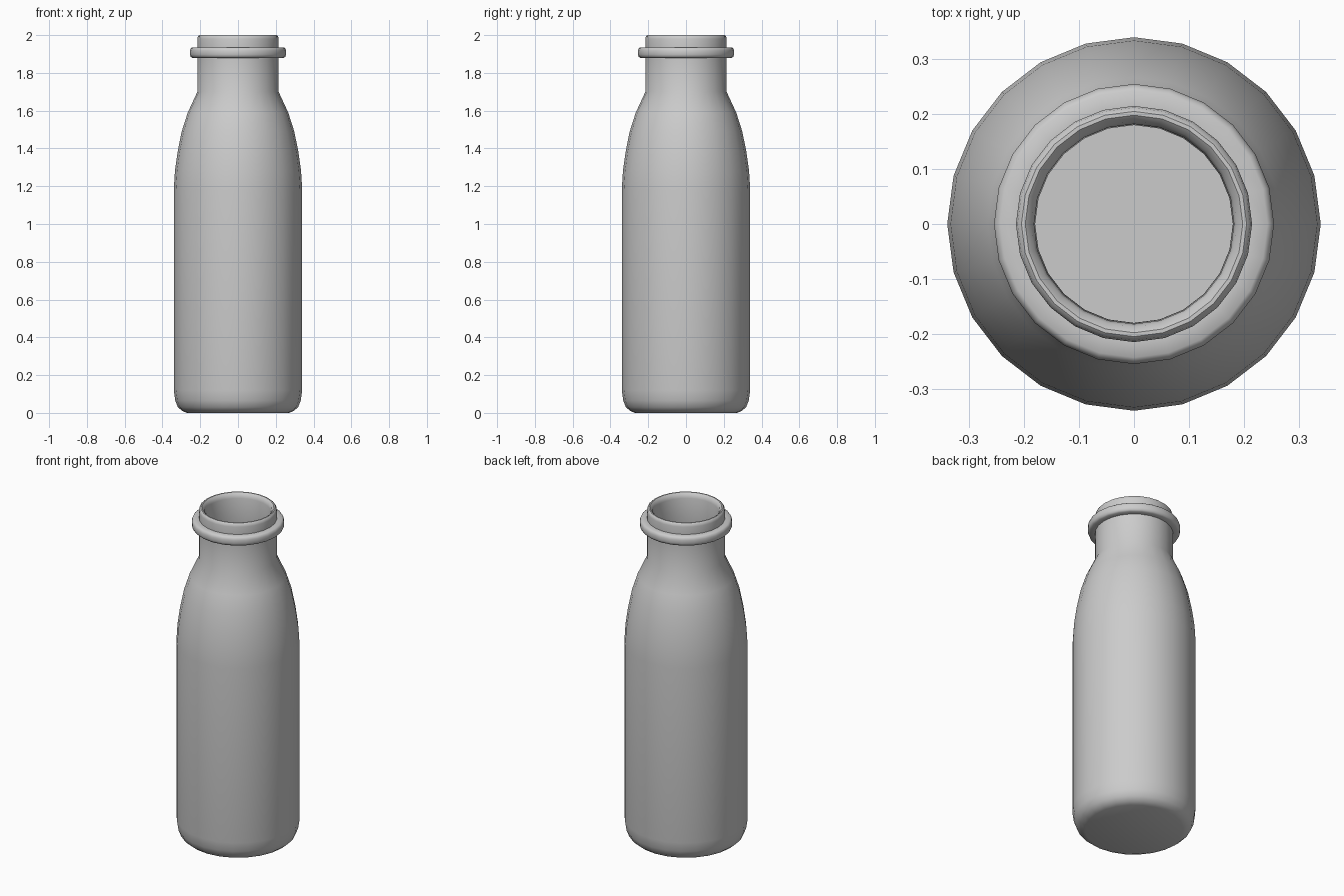
import bpy, bmesh
from math import cos, sin, tau

if "Cube" in bpy.data.objects:
    bpy.data.objects.remove(bpy.data.objects["Cube"])

SIDES = 24


def lathe(name, profile):
    """Revolve an (r, z) profile around z; r = 0 points become poles."""
    bm = bmesh.new()
    rings = []
    for r, z in profile:
        if r == 0:
            rings.append([bm.verts.new((0, 0, z))] * SIDES)
        else:
            rings.append([bm.verts.new((r * cos(tau * i / SIDES), r * sin(tau * i / SIDES), z))
                          for i in range(SIDES)])
    for a, b in zip(rings, rings[1:]):
        for i in range(SIDES):
            j = (i + 1) % SIDES
            bm.faces.new(dict.fromkeys((a[i], a[j], b[j], b[i])))
    bmesh.ops.recalc_face_normals(bm, faces=bm.faces)
    mesh = bpy.data.meshes.new(name)
    bm.to_mesh(mesh)
    bm.free()
    obj = bpy.data.objects.new(name, mesh)
    bpy.context.collection.objects.link(obj)
    bpy.context.view_layer.objects.active = obj
    obj.select_set(True)
    bpy.ops.object.shade_smooth_by_angle(angle=0.7)
    return obj


# Base, straight body and curved shoulder
base = [(0, 0), (0.27, 0), (0.295, 0.01), (0.318, 0.03), (0.332, 0.065), (0.34, 0.12)]
shoulder = [(0.34, 1.18), (0.334, 1.28), (0.32, 1.38), (0.298, 1.49), (0.266, 1.59), (0.215, 1.70)]
# Collar ring around the neck
collar = [(0.215, 1.88), (0.243, 1.88), (0.251, 1.886), (0.255, 1.897), (0.255, 1.918),
          (0.251, 1.929), (0.243, 1.935), (0.215, 1.935)]
# Rounded lip and opening
lip = [(0.215, 1.98), (0.212, 1.994), (0.205, 2.0), (0.198, 2.0), (0.187, 1.99), (0.182, 1.97)]
# Inner wall, following the outside down to the floor
inside = [(0.18, 1.70)] + [(r - 0.032, z) for r, z in reversed(shoulder[:-1])]
inside += [(0.308, 0.13), (0.295, 0.07), (0.26, 0.035), (0, 0.035)]

lathe("bottle", base + shoulder + collar + lip + inside)
